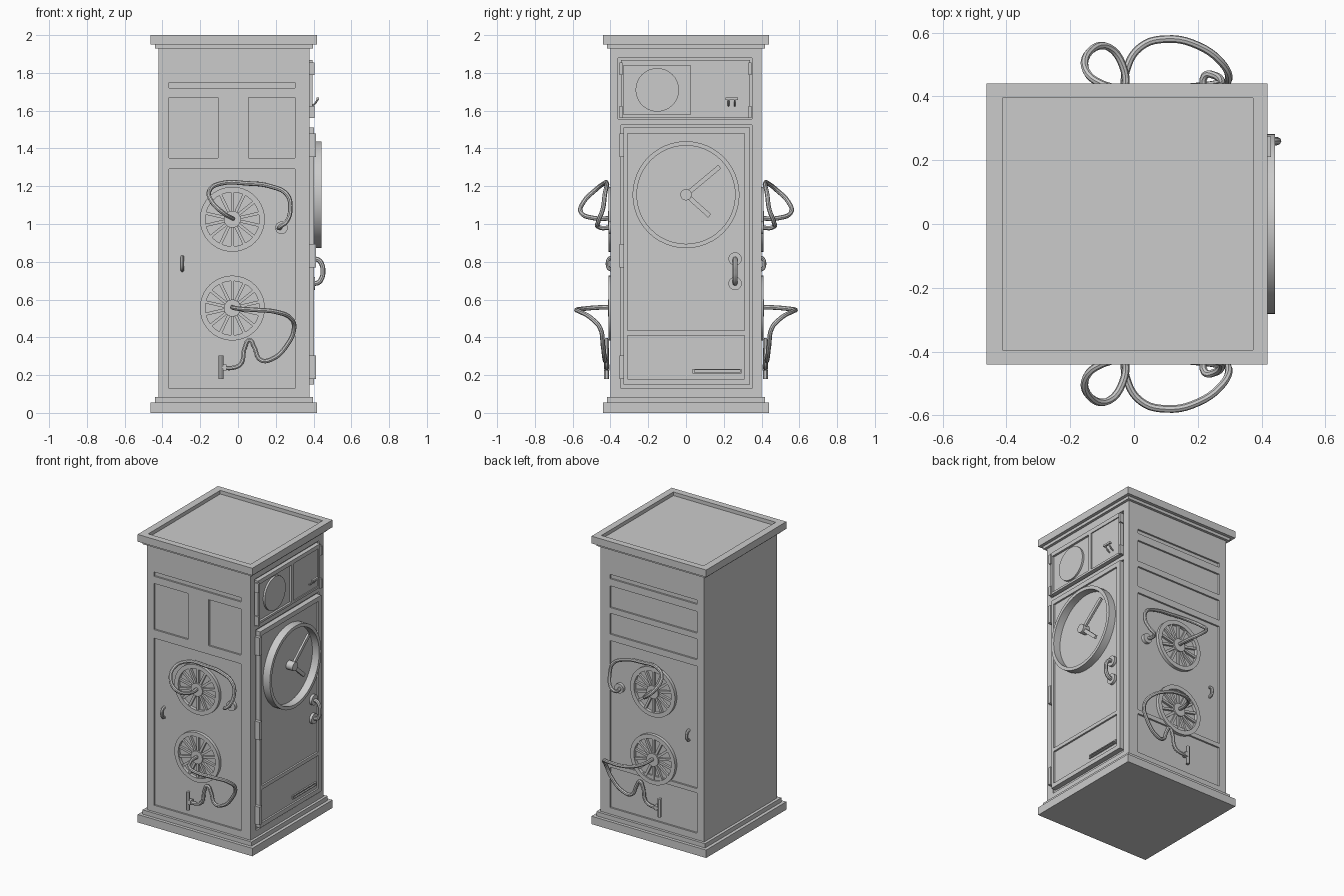
import bpy, bmesh
from math import pi, sin, cos, atan2
from mathutils import Matrix

if "Cube" in bpy.data.objects:
    bpy.data.objects.remove(bpy.data.objects["Cube"])

T = Matrix.Translation
FACE_FRONT = Matrix.Rotation(pi / 2, 4, 'X')   # local z -> -y
FACE_RIGHT = Matrix.Rotation(pi / 2, 4, 'Y')   # local z -> +x


def finish(name, bm, smooth=False, mirror=False):
    bmesh.ops.recalc_face_normals(bm, faces=bm.faces)
    me = bpy.data.meshes.new(name)
    bm.to_mesh(me)
    bm.free()
    ob = bpy.data.objects.new(name, me)
    bpy.context.collection.objects.link(ob)
    activate(ob)
    if smooth:
        bpy.ops.object.shade_smooth_by_angle()
    if mirror:
        mirror_y(ob)
    return ob


def activate(ob):
    bpy.ops.object.select_all(action='DESELECT')
    ob.select_set(True)
    bpy.context.view_layer.objects.active = ob


def mirror_y(ob):
    m = ob.modifiers.new("mirror", 'MIRROR')
    m.use_axis = (False, True, False)


def add_box(bm, x0, x1, y0, y1, z0, z1, pre=Matrix()):
    c = T(((x0 + x1) / 2, (y0 + y1) / 2, (z0 + z1) / 2))
    s = Matrix.Diagonal((x1 - x0, y1 - y0, z1 - z0, 1))
    bmesh.ops.create_cube(bm, size=1, matrix=pre @ c @ s)


def boxes(name, dims, mirror=False):
    bm = bmesh.new()
    for d in dims:
        add_box(bm, *d)
    return finish(name, bm, mirror=mirror)


def add_disc(bm, r, h0, h1, mat, seg=32):
    bmesh.ops.create_cone(bm, cap_ends=True, segments=seg, radius1=r, radius2=r,
                          depth=h1 - h0, matrix=mat @ T((0, 0, (h0 + h1) / 2)))


def add_ring(bm, r0, r1, h0, h1, mat, seg=40):
    prof = [(r0, h0), (r1, h0), (r1, h1), (r0, h1)]
    rows = []
    for i in range(seg):
        a = 2 * pi * i / seg
        rows.append([bm.verts.new(mat @ T((r * cos(a), r * sin(a), h)).translation)
                     for r, h in prof])
    for i in range(seg):
        a, b = rows[i], rows[(i + 1) % seg]
        for j in range(4):
            k = (j + 1) % 4
            bm.faces.new((a[j], b[j], b[k], a[k]))


def tube(name, pts, r, mirror=False):
    cu = bpy.data.curves.new(name, 'CURVE')
    cu.dimensions = '3D'
    cu.bevel_depth, cu.bevel_resolution, cu.resolution_u = r, 2, 5
    cu.use_fill_caps = True
    sp = cu.splines.new('BEZIER')
    sp.bezier_points.add(len(pts) - 1)
    for p, co in zip(sp.bezier_points, pts):
        p.co = co
        p.handle_left_type = p.handle_right_type = 'AUTO'
    ob = bpy.data.objects.new(name, cu)
    bpy.context.collection.objects.link(ob)
    activate(ob)
    bpy.ops.object.convert(target='MESH')
    ob = bpy.context.object
    bpy.ops.object.shade_smooth_by_angle()
    if mirror:
        mirror_y(ob)
    return ob


def carve(ob, dims):
    cutter = boxes("cutter", dims)
    cutter.hide_render = True
    m = ob.modifiers.new("carve", 'BOOLEAN')
    m.operation, m.solver, m.object = 'DIFFERENCE', 'EXACT', cutter
    activate(ob)
    bpy.ops.object.modifier_apply(modifier="carve")
    bpy.data.objects.remove(cutter)


# Cabinet body with recessed panels on front, back and door side
body = boxes("cabinet_body", [(-.42, .378, -.4, .4, .04, 1.96)])
D = .012
front = [(-.365, .303, 1.72, 1.75), (-.365, -.105, 1.35, 1.67),
         (.055, .303, 1.35, 1.67), (-.365, .303, .13, 1.29)]
back = [(-.365, .303, 1.72, 1.75), (-.365, .303, 1.52, 1.67), (-.365, .303, 1.335, 1.48),
        (-.365, .303, .44, 1.29), (-.365, .303, .13, .41)]
cuts = [(a, b, -.5, -.4 + D, c, d) for a, b, c, d in front]
cuts += [(a, b, .4 - D, .5, c, d) for a, b, c, d in back]
cuts += [(.378 - D, .5, -.36, .35, 1.555, 1.88), (.378 - D, .5, -.345, .35, .13, 1.525)]
carve(body, cuts)

# Stepped plinth and cornice
boxes("plinth", [(-.463, .418, -.44, .44, 0, .055)])
boxes("plinth_step", [(-.44, .396, -.418, .418, .05, .085)])
boxes("cornice_step", [(-.44, .396, -.418, .418, 1.93, 1.955)])
cornice = boxes("cornice", [(-.463, .418, -.44, .44, 1.95, 2)])
carve(cornice, [(-.413, .373, -.395, .395, 1.975, 2.1)])

# Small upper door with round vent
upper = boxes("upper_door", [(.36, .395, -.345, .338, 1.565, 1.868)])
carve(upper, [(.38, .5, -.33, .025, 1.58, 1.84), (.388, .5, .05, .32, 1.58, 1.84)])
bm = bmesh.new()
add_disc(bm, .115, .37, .393, T((0, -.152, 1.71)) @ FACE_RIGHT)
finish("upper_door_disc", bm, True)
for y in (.225, .258):
    tube("latch_leg", [(.385, y, 1.625), (.405, y, 1.635), (.424, y, 1.663)], .005)
boxes("latch_bar", [(.416, .43, .21, .275, 1.657, 1.67)])

# Main door with recessed panels and slot
door = boxes("main_door", [(.36, .402, -.33, .34, .15, 1.512)])
carve(door, [(.39, .5, -.31, .31, .435, 1.48), (.39, .5, -.31, .31, .18, .41)])
slot = boxes("door_slot_frame", [(.38, .4, .035, .295, .208, .232)])
carve(slot, [(.385, .5, .045, .285, .214, .226)])

# Hinges
main_h = [(.37, .412, -.352, -.327, z, z + .125) for z in (.18, .77, 1.355)]
small_h = [(.37, .405, y - .008, y + .008, z, z + .065)
           for y in (-.345, .34) for z in (1.56, 1.79)]
boxes("hinges", main_h + small_h)

# Dial rim, hub and hands on the door
C = T((0, 0, 1.155)) @ FACE_RIGHT
bm = bmesh.new()
add_ring(bm, .26, .283, .38, .442, C, 48)
finish("dial_rim", bm, True)
bm = bmesh.new()
add_disc(bm, .03, .38, .44, C, 24)
finish("dial_hub", bm, True)
bm = bmesh.new()
for dy, dz, length in ((.18, .15, .232), (.125, -.112, .168)):
    pre = T((0, 0, 1.155)) @ Matrix.Rotation(-atan2(dy, dz), 4, 'X')
    add_box(bm, .412, .426, -.012, .012, 0, length, pre)
finish("dial_hands", bm)

# Door pull with round pads
bm = bmesh.new()
for z in (.815, .685):
    add_disc(bm, .035, .385, .408, T((0, .26, z)) @ FACE_RIGHT, 24)
finish("door_pull_pads", bm, True)
tube("door_pull", [(.395, .26, .815), (.425, .26, .81), (.446, .26, .78), (.449, .26, .75),
                   (.446, .26, .72), (.425, .26, .69), (.395, .26, .685)], .013)

# Hose reels on front and back
for z in (1.025, .555):
    M = T((-.03, 0, z)) @ FACE_FRONT
    bm = bmesh.new()
    add_ring(bm, .143, .172, .38, .41, M)
    finish("reel_rim", bm, True, True)
    bm = bmesh.new()
    add_disc(bm, .045, .38, .412, M, 24)
    finish("reel_hub", bm, True, True)
    bm = bmesh.new()
    for i in range(14):
        pre = T((-.03, 0, z)) @ Matrix.Rotation(2 * pi * i / 14, 4, 'Y')
        add_box(bm, -.008, .008, -.403, -.38, .03, .15, pre)
    finish("reel_spokes", bm, mirror=True)

# Hoses
tube("upper_hose", [(-.03, -.4, 1.03), (-.03, -.48, 1.03), (-.08, -.555, 1.06),
                    (-.14, -.54, 1.12), (-.15, -.48, 1.18), (-.09, -.435, 1.215),
                    (.05, -.42, 1.215), (.17, -.42, 1.2), (.26, -.43, 1.155),
                    (.277, -.44, 1.08), (.255, -.465, 1.01), (.222, -.465, .985),
                    (.225, -.395, .98)], .012, True)
tube("lower_hose", [(-.03, -.4, .56), (-.025, -.48, .557), (.02, -.555, .55),
                    (.1, -.58, .545), (.2, -.56, .535), (.28, -.5, .5), (.297, -.455, .45),
                    (.26, -.44, .36), (.18, -.43, .285), (.12, -.425, .28),
                    (.085, -.42, .35), (.06, -.42, .385), (.037, -.42, .35),
                    (.015, -.42, .26), (-.02, -.42, .24), (-.09, -.42, .24)], .012, True)
bm = bmesh.new()
add_disc(bm, .033, .38, .41, T((.23, 0, .98)) @ FACE_FRONT, 24)
finish("hose_socket", bm, True, True)
bm = bmesh.new()
add_disc(bm, .013, .18, .305, T((-.09, -.42, 0)), 12)
add_box(bm, -.08, -.06, -.435, -.405, .225, .255)
finish("hose_nozzle", bm, True, True)

# Small side pulls
tube("side_pull", [(-.295, -.385, .825), (-.295, -.408, .815), (-.295, -.415, .79),
                   (-.295, -.408, .765), (-.295, -.385, .755)], .01, True)
